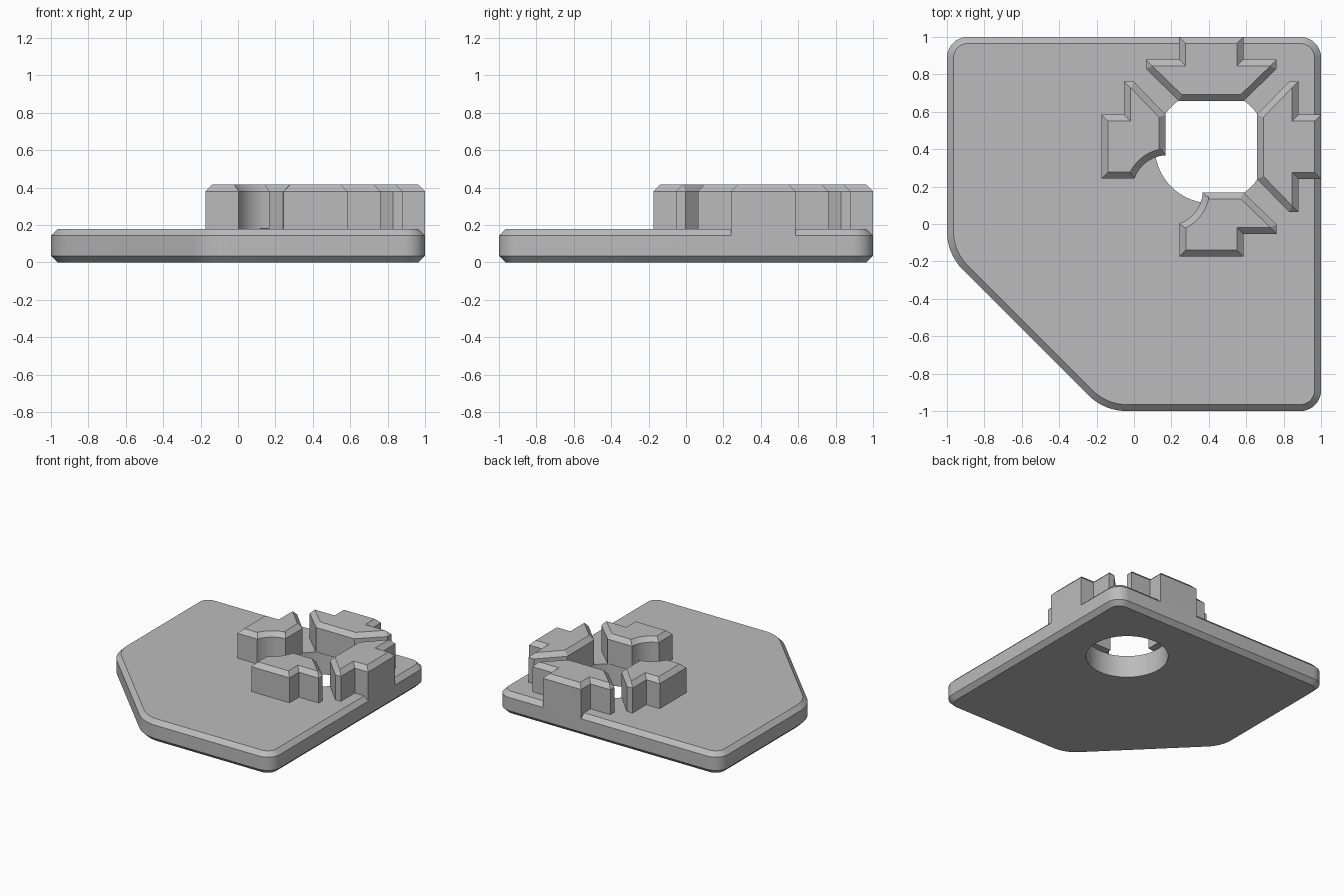
import bpy, bmesh
from math import sin, cos, pi, radians
from mathutils import Vector

if "Cube" in bpy.data.objects:
    bpy.data.objects.remove(bpy.data.objects["Cube"])

grey = bpy.data.materials.new("plain_grey")
grey.use_nodes = True
GREY = (0.5, 0.5, 0.5, 1)
grey.diffuse_color = GREY
grey.node_tree.nodes["Principled BSDF"].inputs["Base Color"].default_value = GREY

CHAMFER = 0.035
SLAB_TOP, BLOCK_BASE, BLOCK_TOP = 0.178, 0.141, 0.415
C = 0.413                    # centre of the hole and block ring


def arc(cx, cy, r, a0, a1, steps):
    """Points along an arc, angles in degrees."""
    angles = [radians(a0 + (a1 - a0) * i / steps) for i in range(steps + 1)]
    return [(cx + r * cos(a), cy + r * sin(a)) for a in angles]


def rounded(corners, steps=10):
    """Fillet each (x, y, radius) corner of a polygon."""
    out = []
    for i, (x, y, r) in enumerate(corners):
        p = Vector((x, y))
        d0 = (Vector(corners[i - 1][:2]) - p).normalized()
        d1 = (Vector(corners[(i + 1) % len(corners)][:2]) - p).normalized()
        half = d0.angle(d1) / 2
        centre = p + (d0 + d1).normalized() * (r / sin(half))
        start = d0 * (r * cos(half) / sin(half)) + p - centre
        end = d1 * (r * cos(half) / sin(half)) + p - centre
        for k in range(steps + 1):
            t = k / steps
            sweep = pi - 2 * half
            v = (start * sin((1 - t) * sweep) + end * sin(t * sweep)) / sin(sweep)
            out.append(tuple(centre + v))
    return out


def prism(name, outline, z0, z1, chamfer_levels=()):
    """Extrude an outline and chamfer the rims at the given heights."""
    bm = bmesh.new()
    face = bm.faces.new([bm.verts.new((x, y, z0)) for x, y in outline])
    top = bmesh.ops.extrude_face_region(bm, geom=[face], use_keep_orig=True)
    verts = [g for g in top["geom"] if isinstance(g, bmesh.types.BMVert)]
    bmesh.ops.translate(bm, vec=(0, 0, z1 - z0), verts=verts)
    bmesh.ops.recalc_face_normals(bm, faces=bm.faces)
    rims = [e for e in bm.edges for z in chamfer_levels
            if all(abs(v.co.z - z) < 1e-5 for v in e.verts)]
    if rims:
        bmesh.ops.bevel(bm, geom=rims, offset=CHAMFER, segments=1,
                        affect='EDGES', clamp_overlap=False)
    mesh = bpy.data.meshes.new(name)
    bm.to_mesh(mesh)
    bm.free()
    mesh.materials.append(grey)
    obj = bpy.data.objects.new(name, mesh)
    bpy.context.collection.objects.link(obj)
    return obj


# Base slab with one corner cut off
base = prism("base_plate", rounded([
    (1, 1, 0.11), (-1, 1, 0.11), (-1, -0.16, 0.29),
    (-0.16, -1, 0.29), (1, -1, 0.11)]), 0, SLAB_TOP, (0, SLAB_TOP))

# Full T-shaped block: arm, wings and tapered inner end
half = [(0.172, 1.0), (0.172, 0.88), (0.35, 0.88), (0.35, 0.83), (0.172, 0.657)]
full_block = ([(C + x, y) for x, y in half]
              + [(C - x, y) for x, y in reversed(half)])

# Block with one wing scooped away by an arc
cut_block = [(-0.174, 0.243), (-0.174, 0.585), (-0.054, 0.585), (-0.054, 0.763),
             (-0.003, 0.763), (0.169, 0.585)]
cut_block += arc(0.18, 0.18, 0.188, 93.5, 160.5, 12)


def swapped(points):
    """Reflect across the diagonal x = y."""
    return [(y, x) for x, y in points]


shapes = {"back_block": full_block, "left_block": swapped(full_block),
          "right_block": cut_block, "front_block": swapped(cut_block)}
parts = [base] + [prism(name, pts, BLOCK_BASE, BLOCK_TOP, (BLOCK_TOP,))
                  for name, pts in shapes.items()]

# Round hole through the slab, stopping under the overhanging blocks
cutter = prism("hole_cutter", arc(C, C, 0.302, 0, 360, 72)[:-1], -0.1, SLAB_TOP + 0.002)
cutter.hide_render = True
for part in parts:
    bpy.ops.object.select_all(action='DESELECT')
    part.select_set(True)
    bpy.context.view_layer.objects.active = part
    mod = part.modifiers.new("hole", 'BOOLEAN')
    mod.operation = 'DIFFERENCE'
    mod.solver = 'EXACT'
    mod.object = cutter
    bpy.ops.object.modifier_apply(modifier=mod.name)
    bpy.ops.object.shade_smooth_by_angle(angle=radians(25))
bpy.data.objects.remove(cutter)
